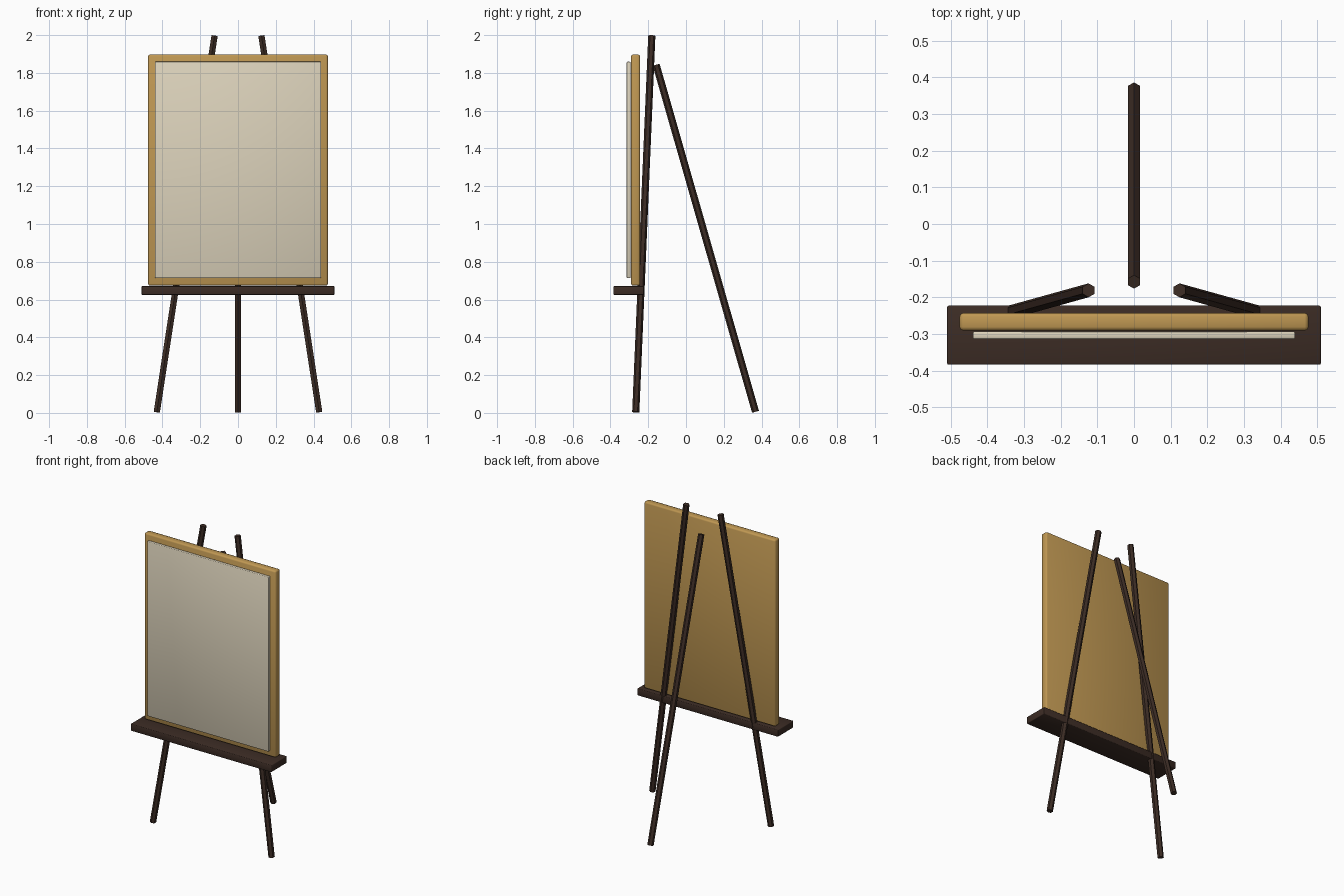
import bpy
import bmesh
from mathutils import Vector, Matrix

cube = bpy.data.objects.get("Cube")
if cube:
    bpy.data.objects.remove(cube, do_unlink=True)


def make_material(name, rgb):
    mat = bpy.data.materials.new(name)
    mat.use_nodes = True
    mat.diffuse_color = (*rgb, 1)
    shader = mat.node_tree.nodes["Principled BSDF"]
    shader.inputs["Base Color"].default_value = (*rgb, 1)
    shader.inputs["Roughness"].default_value = 0.8
    return mat


dark_wood = make_material("dark wood", (0.045, 0.025, 0.018))
golden_wood = make_material("golden wood", (0.52, 0.31, 0.085))
cream = make_material("cream canvas", (0.72, 0.65, 0.50))


def add_object(name, bm, mat, smooth=False):
    mesh = bpy.data.meshes.new(name)
    bm.to_mesh(mesh)
    bm.free()
    mesh.materials.append(mat)
    for face in mesh.polygons:
        face.use_smooth = smooth
    obj = bpy.data.objects.new(name, mesh)
    bpy.context.scene.collection.objects.link(obj)
    return obj


def board(name, low, high, bevel, mat):
    """Softly rounded box between two corners."""
    low, high = Vector(low), Vector(high)
    bm = bmesh.new()
    bmesh.ops.create_cube(bm, size=1)
    bmesh.ops.scale(bm, vec=high - low, verts=bm.verts)
    bmesh.ops.translate(bm, vec=(low + high) / 2, verts=bm.verts)
    obj = add_object(name, bm, mat, smooth=True)
    mod = obj.modifiers.new("Rounded edges", "BEVEL")
    mod.width = bevel
    mod.segments = 2
    return obj


def pole(name, foot, top, radius=0.019):
    """Six-sided pole from foot to top."""
    foot, top = Vector(foot), Vector(top)
    axis = top - foot
    turn = Vector((0, 0, 1)).rotation_difference(axis).to_matrix().to_4x4()
    bm = bmesh.new()
    bmesh.ops.create_cone(bm, cap_ends=True, segments=6, radius1=radius,
                          radius2=radius, depth=axis.length,
                          matrix=Matrix.Translation((foot + top) / 2) @ turn)
    return add_object(name, bm, dark_wood)


# Legs
for side, s in (("left", 1), ("right", -1)):
    pole(f"front_leg_{side}", (s * 0.43, -0.266, 0.004), (s * 0.124, -0.181, 1.997))
pole("back_leg", (0, 0.368, 0.006), (0, -0.158, 1.843))

# Tray, backing panel and canvas
board("tray", (-0.51, -0.384, 0.625), (0.51, -0.223, 0.671), 0.004, dark_wood)
board("panel", (-0.476, -0.291, 0.674), (0.476, -0.243, 1.897), 0.01, golden_wood)
board("canvas", (-0.44, -0.314, 0.714), (0.44, -0.294, 1.859), 0.004, cream)
